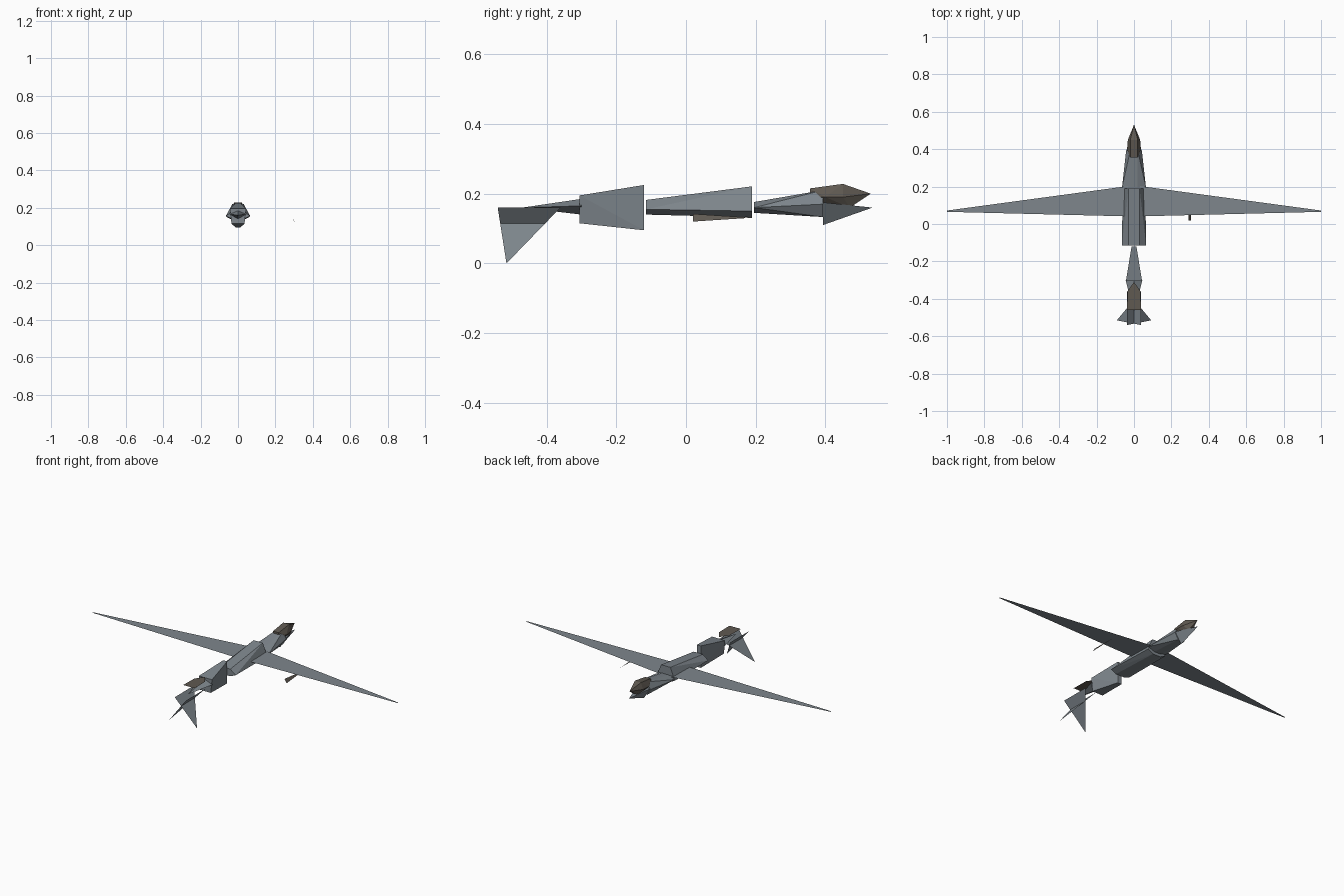
import bpy
import bmesh

cube = bpy.data.objects.get("Cube")
if cube:
    bpy.data.objects.remove(cube, do_unlink=True)


def material(name, colour):
    mat = bpy.data.materials.new(name)
    mat.use_nodes = True
    mat.diffuse_color = (*colour, 1)
    mat.node_tree.nodes["Principled BSDF"].inputs["Base Color"].default_value = (*colour, 1)
    return mat


GREY = material("blue grey", (0.21, 0.24, 0.265))
BROWN = material("dark brown", (0.115, 0.1, 0.083))


def finish(name, bm, mat):
    mesh = bpy.data.meshes.new(name)
    bm.to_mesh(mesh)
    bm.free()
    mesh.materials.append(mat)
    obj = bpy.data.objects.new(name, mesh)
    bpy.context.collection.objects.link(obj)
    return obj


def plate(name, points, mat):
    """Flat single-sided panel."""
    bm = bmesh.new()
    bm.faces.new([bm.verts.new(p) for p in points])
    return finish(name, bm, mat)


def hull(name, sections, mat):
    """Faceted body: each section is (y, half outline as x, z), mirrored in x."""
    bm = bmesh.new()
    for y, half in sections:
        for x, z in half:
            for side in ((1, -1) if x else (1,)):
                bm.verts.new((side * x, y, z))
    res = bmesh.ops.convex_hull(bm, input=bm.verts)
    loose = [v for v in bm.verts if not v.link_faces]
    bmesh.ops.delete(bm, geom=loose, context='VERTS')
    bmesh.ops.recalc_face_normals(bm, faces=bm.faces)
    return finish(name, bm, mat)


# Fuselage, from the tail boom to the far cone
hull("tail_boom", [(-0.30, [(0.045, 0.165), (0, 0.185), (0, 0.14)]),
                   (-0.47, [(0, 0.16)])], GREY)
hull("rear_fuselage", [(-0.305, [(0.043, 0.195), (0.035, 0.115)]),
                       (-0.12, [(0.013, 0.225), (0.013, 0.095)])], GREY)
hull("middle_fuselage", [(-0.115, [(0.065, 0.155), (0.03, 0.182), (0.03, 0.14)]),
                         (0.19, [(0.03, 0.221), (0.06, 0.15), (0.025, 0.132)])], GREY)
hull("forward_fuselage", [(0.195, [(0.064, 0.16), (0.02, 0.176), (0.02, 0.145)]),
                          (0.393, [(0.02, 0.21), (0.042, 0.17), (0.02, 0.133)])], GREY)
hull("end_cone", [(0.393, [(0.04, 0.175), (0, 0.11)]),
                  (0.535, [(0, 0.16)])], GREY)

# Faceted hump on top of the end cone
hull("hump", [(0.355, [(0.018, 0.215), (0.02, 0.19)]),
              (0.40, [(0.037, 0.19), (0.015, 0.167)]),
              (0.45, [(0.033, 0.19), (0.02, 0.228)]),
              (0.47, [(0.012, 0.16)]),
              (0.53, [(0, 0.2)])], BROWN)

# Wings and crossed tail fins
for side, label in ((1, "left"), (-1, "right")):
    plate(label + "_wing", [(0, 0.04, 0.172), (side, 0.065, 0.172),
                            (side, 0.072, 0.172), (0, 0.207, 0.172)][::side], GREY)
    plate(label + "_tail_fin", [(-0.037 * side, -0.54, 0.16),
                                (0.092 * side, -0.515, 0),
                                (-0.037 * side, -0.36, 0.16)][::side], GREY)

# Flat panel above the tail and small fin below the left wing
plate("tail_panel", [(-0.037, -0.46, 0.202), (0.037, -0.46, 0.202),
                     (0.035, -0.36, 0.202), (0, -0.31, 0.202),
                     (-0.035, -0.36, 0.202)], BROWN)
plate("underwing_fin", [(0.305, 0.02, 0.12), (0.3, 0.19, 0.131),
                        (0.291, 0.02, 0.142)], BROWN)
